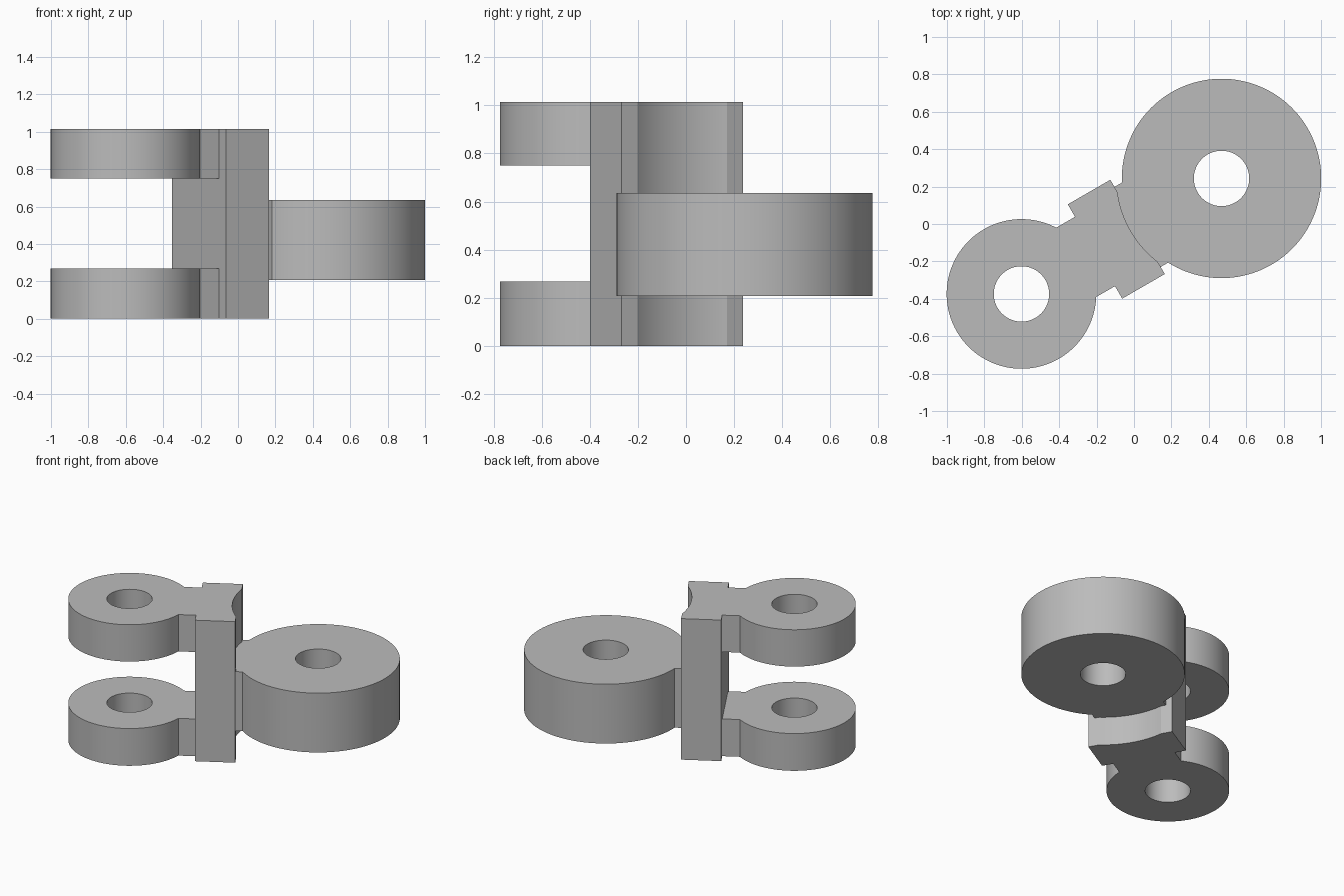
import bpy, bmesh
from math import radians, sin, cos, asin, pi
from mathutils import Matrix

cube = bpy.data.objects.get("Cube")
if cube:
    bpy.data.objects.remove(cube, do_unlink=True)

grey = bpy.data.materials.new("plain_grey")
grey.use_nodes = True
colour = (0.5, 0.5, 0.5, 1)
grey.diffuse_color = colour
grey.node_tree.nodes["Principled BSDF"].inputs["Base Color"].default_value = colour

# The hinge runs along one slanted axis; parts are drawn in its own frame
FRAME = Matrix.Rotation(radians(30), 4, 'Z') @ Matrix.Translation((0, -0.023, 0))
HEIGHT = 1.015
HOLE = 0.148
FORK_X, FORK_R = -0.708, 0.4
EYE_X, EYE_R = 0.527, 0.533
BACK, FACE, HALF = -0.254, 0.009, 0.291


def arc(cx, r, start, end, steps):
    return [(cx + r * cos(start + (end - start) * i / steps),
             r * sin(start + (end - start) * i / steps)) for i in range(steps + 1)]


def prism(name, outline, z0, z1):
    """Extrude a closed outline upward from z0 to z1."""
    bm = bmesh.new()
    base = bm.faces.new([bm.verts.new((x, y, z0)) for x, y in outline])
    top = bmesh.ops.extrude_face_region(bm, geom=[base])["geom"]
    bmesh.ops.translate(bm, vec=(0, 0, z1 - z0),
                        verts=[g for g in top if isinstance(g, bmesh.types.BMVert)])
    bmesh.ops.recalc_face_normals(bm, faces=bm.faces)
    bm.transform(FRAME)
    mesh = bpy.data.meshes.new(name)
    bm.to_mesh(mesh)
    bm.free()
    mesh.materials.append(grey)
    obj = bpy.data.objects.new(name, mesh)
    bpy.context.collection.objects.link(obj)
    return obj


def smooth(obj):
    bpy.ops.object.select_all(action='DESELECT')
    obj.select_set(True)
    bpy.context.view_layer.objects.active = obj
    bpy.ops.object.shade_smooth_by_angle(angle=radians(20))


def knuckle(name, cx, r, neck_half, neck_end, z0, z1):
    """Round barrel with a straight neck and a pin hole."""
    a = asin(neck_half / r)
    if neck_end > cx:
        outline = arc(cx, r, a, 2 * pi - a, 96)
        outline += [(neck_end, -neck_half), (neck_end, neck_half)]
    else:
        outline = arc(cx, r, a - pi, pi - a, 96)
        outline += [(neck_end, neck_half), (neck_end, -neck_half)]
    obj = prism(name, outline, z0, z1)
    cutter = prism(name + "_hole_cutter", arc(cx, HOLE, 0, 2 * pi, 64)[:-1],
                   z0 - 0.1, z1 + 0.1)
    cutter.hide_render = True
    cut = obj.modifiers.new("pin_hole", 'BOOLEAN')
    cut.operation = 'DIFFERENCE'
    cut.solver = 'EXACT'
    cut.object = cutter
    bpy.context.view_layer.objects.active = obj
    bpy.ops.object.modifier_apply(modifier=cut.name)
    bpy.data.objects.remove(cutter, do_unlink=True)
    smooth(obj)


# Upright block with a shallow clearance hollow facing the large barrel
hollow_r = 0.561
spread = asin(0.214 / hollow_r)
block = [(FACE, -HALF), (BACK, -HALF), (BACK, HALF), (FACE, HALF)]
block += arc(EYE_X, hollow_r, pi - spread, pi + spread, 24)
smooth(prism("centre_block", block, 0, HEIGHT))

# Fork knuckles at bottom and top, and the single large barrel
for name, z0, z1 in (("lower_knuckle", 0, 0.268), ("upper_knuckle", 0.75, HEIGHT)):
    knuckle(name, FORK_X, FORK_R, 0.214, BACK, z0, z1)
knuckle("large_barrel", EYE_X, EYE_R, 0.247, -0.06, 0.208, 0.635)
